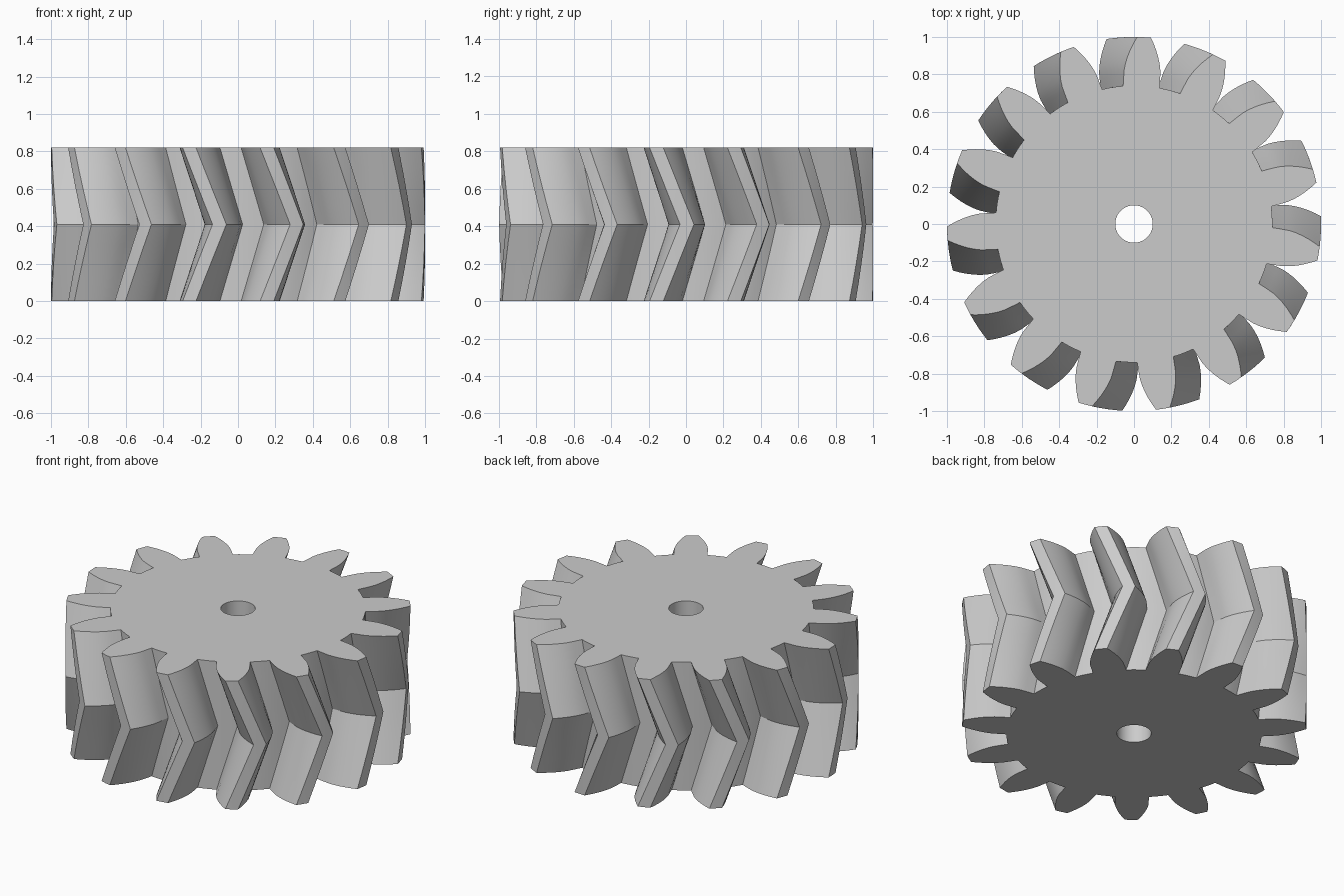
import bpy, bmesh, math

if "Cube" in bpy.data.objects:
    bpy.data.objects.remove(bpy.data.objects["Cube"])

TEETH = 15
PITCH = 2 * math.pi / TEETH
R_TIP, R_ROOT, R_BASE, R_BORE = 1.0, 0.74, 0.80, 0.10
HEIGHT = 0.82
PHASE = math.radians(14.9)      # tooth centre on the end faces
TWIST = math.radians(9.4)       # extra turn at mid height
HALF_ROOT = math.radians(7.6)


def half_angle(r):
    """Half the tooth width, as an angle, at radius r (involute above the base circle)."""
    flare = math.radians(0.6)
    if r <= R_BASE:
        return HALF_ROOT - flare * (r - R_ROOT) / (R_BASE - R_ROOT)
    a = math.acos(R_BASE / r)
    return HALF_ROOT - flare - (math.tan(a) - a) * 0.8


# Outline of one tooth with the root gap after it, as (radius, angle)
radii = [0.74, 0.77, 0.80, 0.83, 0.865, 0.90, 0.935, 0.97, 1.0]
tooth = [(r, -half_angle(r)) for r in radii] + [(R_TIP, 0.0)]
tooth += [(r, half_angle(r)) for r in reversed(radii)]
gap = PITCH - 2 * HALF_ROOT
tooth += [(R_ROOT, HALF_ROOT + gap * k / 3) for k in (1, 2)]
outline = [(r, a + PHASE + i * PITCH) for i in range(TEETH) for r, a in tooth]

# Stack of rings, twisted forward to the middle and back again
bm = bmesh.new()
STEPS = 8
outer, inner = [], []
for s in range(STEPS + 1):
    t = s / STEPS
    turn = TWIST * (1 - abs(2 * t - 1))
    z = HEIGHT * t
    outer.append([bm.verts.new((r * math.cos(a + turn), r * math.sin(a + turn), z))
                  for r, a in outline])
    if s in (0, STEPS):
        inner.append([bm.verts.new((R_BORE * math.cos(a), R_BORE * math.sin(a), z))
                      for r, a in outline])


def bridge(low, high):
    n = len(low)
    for i in range(n):
        j = (i + 1) % n
        bm.faces.new((low[i], low[j], high[j], high[i]))


for low, high in zip(outer, outer[1:]):    # tooth flanks, tips and roots
    bridge(low, high)
bridge(outer[-1], inner[1])                # top face
bridge(inner[1], inner[0])                 # bore wall
bridge(inner[0], outer[0])                 # bottom face
bmesh.ops.recalc_face_normals(bm, faces=bm.faces)

mesh = bpy.data.meshes.new("herringbone_gear")
bm.to_mesh(mesh)
bm.free()
gear = bpy.data.objects.new("herringbone_gear", mesh)
bpy.context.collection.objects.link(gear)

# Plain grey metal
grey = bpy.data.materials.new("light_grey")
grey.diffuse_color = (0.6, 0.6, 0.6, 1)
grey.use_nodes = True
grey.node_tree.nodes["Principled BSDF"].inputs["Base Color"].default_value = grey.diffuse_color
mesh.materials.append(grey)

bpy.context.view_layer.objects.active = gear
gear.select_set(True)
bpy.ops.object.shade_smooth_by_angle(angle=math.radians(20))
